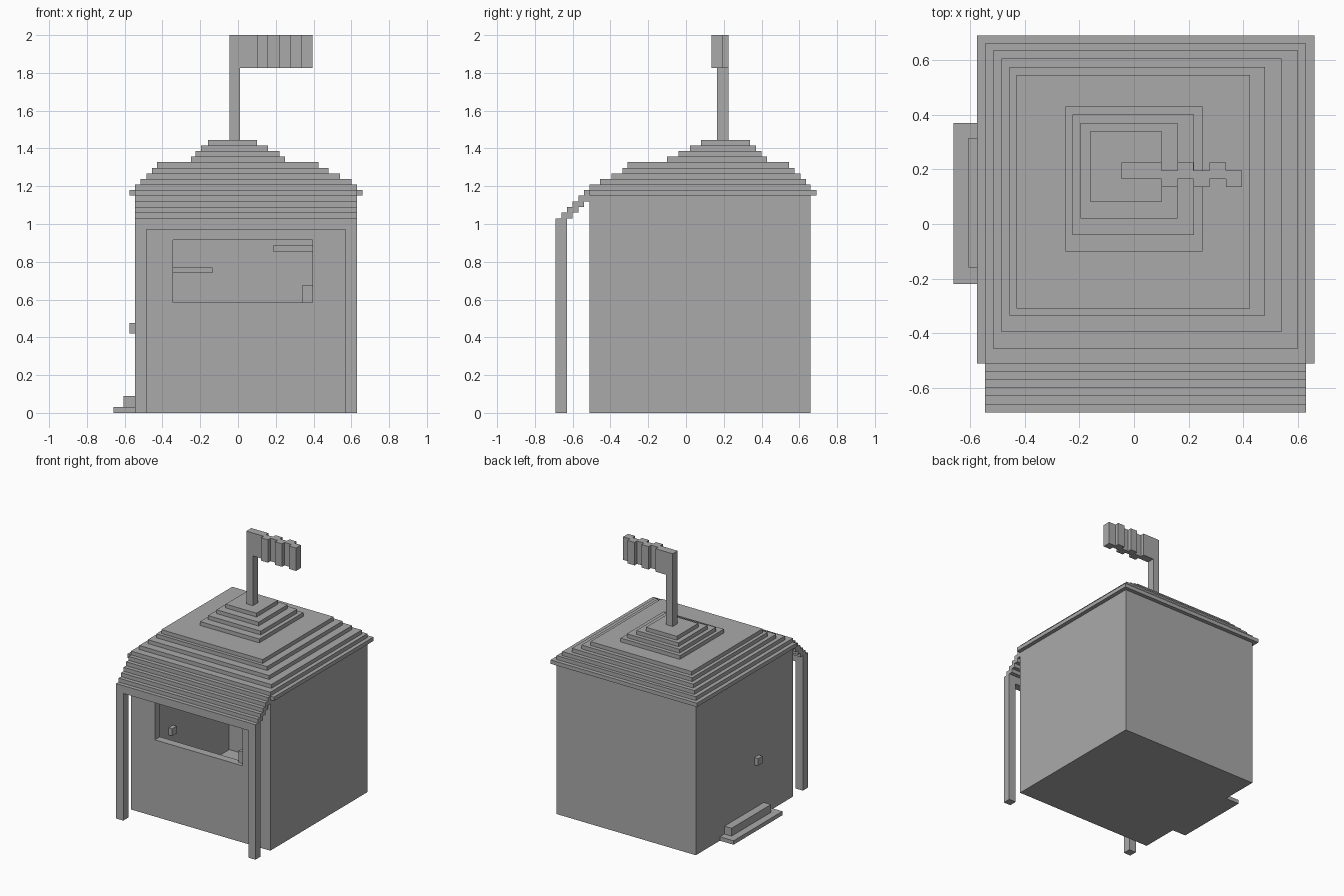
import bpy
import bmesh

if "Cube" in bpy.data.objects:
    bpy.data.objects.remove(bpy.data.objects["Cube"], do_unlink=True)

grey = bpy.data.materials.new("plain grey")
grey.use_nodes = True
grey.diffuse_color = (0.4, 0.4, 0.4, 1)
grey.node_tree.nodes["Principled BSDF"].inputs["Base Color"].default_value = (0.4, 0.4, 0.4, 1)


def blocks(name, *boxes):
    """One object made of boxes, each given as (x0, x1, y0, y1, z0, z1)."""
    bm = bmesh.new()
    for box in boxes:
        lows, highs = box[0::2], box[1::2]
        for v in bmesh.ops.create_cube(bm, size=1)["verts"]:
            v.co = [lo if c < 0 else hi for c, lo, hi in zip(v.co, lows, highs)]
    mesh = bpy.data.meshes.new(name)
    bm.to_mesh(mesh)
    bm.free()
    mesh.materials.append(grey)
    obj = bpy.data.objects.new(name, mesh)
    bpy.context.collection.objects.link(obj)
    return obj


def cut(obj, cutter):
    """Subtract the cutter and throw it away."""
    mod = obj.modifiers.new("cut", 'BOOLEAN')
    mod.operation = 'DIFFERENCE'
    mod.solver = 'EXACT'
    mod.object = cutter
    cutter.hide_render = True
    bpy.context.view_layer.objects.active = obj
    bpy.ops.object.modifier_apply(modifier=mod.name)
    bpy.data.objects.remove(cutter, do_unlink=True)


U = 0.03                                   # block size
LEFT, RIGHT, FRONT, BACK = -0.545, 0.63, -0.51, 0.66
EAVES = 1.15

# Hollow hut with a serving window
body = blocks("hut_body", (LEFT, RIGHT, FRONT, BACK, 0, EAVES))
cut(body, blocks("room_cutter", (LEFT + U, RIGHT - U, FRONT + 2 * U, BACK - U, U, EAVES - U)))
cut(body, blocks("window_cutter", (-0.345, 0.395, FRONT - 0.1, FRONT + 0.15, 0.585, 0.915)))

# Stepped roof: (x0, x1, y0, y1) of each layer, from the eaves up
layers = [(-0.575, 0.66, -0.51, 0.69), (-0.545, 0.63, -0.51, 0.66),
          (-0.515, 0.60, -0.455, 0.635), (-0.485, 0.54, -0.395, 0.605),
          (-0.455, 0.48, -0.335, 0.575), (-0.43, 0.425, -0.31, 0.545),
          (-0.25, 0.25, -0.10, 0.43), (-0.225, 0.22, -0.04, 0.40),
          (-0.195, 0.16, 0.02, 0.37), (-0.16, 0.10, 0.08, 0.34)]
RISE = 0.0295
roof_top = EAVES + RISE * len(layers)
blocks("stepped_roof", *[(*r, EAVES + RISE * i, EAVES + RISE * (i + 1))
                         for i, r in enumerate(layers)])

# Awning sloping down to a beam on two posts
edge = -0.69
steps = [(LEFT, RIGHT, edge + U * i, min(edge + U * (i + 2), FRONT), 1 + U * i, 1.03 + U * i)
         for i in range(1, 6)]
blocks("awning", (LEFT, RIGHT, edge, edge + 2 * U, 0.97, 1.03), *steps)
for side, x in (("right", LEFT), ("left", RIGHT - 2 * U)):
    blocks(side + "_awning_post", (x, x + 2 * U, edge, edge + 2 * U, 0, 0.97))

# Side door steps and knobs on both faces of the wall
blocks("door_steps", (-0.66, LEFT, -0.22, 0.37, 0, U),
       (-0.605, LEFT, -0.16, 0.315, U, 3 * U))
for name, x in (("outer_knob", LEFT - U), ("inner_knob", LEFT + U)):
    blocks(name, (x, x + U, -0.10, -0.045, 0.42, 0.475))

# Shelves at the back of the room and a small box on the counter
blocks("low_shelf", (LEFT + U, -0.135, BACK - 5 * U, BACK - U, 0.74, 0.77))
blocks("high_shelf", (0.185, RIGHT - U, BACK - 5 * U, BACK - U, 0.855, 0.885))
blocks("counter_box", (0.34, 0.395, FRONT + U, FRONT + 2 * U, 0.585, 0.675))

# Flagpole with a rippling flag
blocks("flagpole", (-0.045, 0.01, 0.165, 0.225, roof_top, 2))
ripples = []
for i in range(5):
    y = 0.135 if i % 2 == 0 else 0.165
    x = 0.10 + 0.059 * i
    ripples.append((x, x + 0.059, y, y + 2 * U, 1.825, 2))
blocks("flag", (0.01, 0.10, 0.165, 0.225, 1.825, 2), *ripples)
